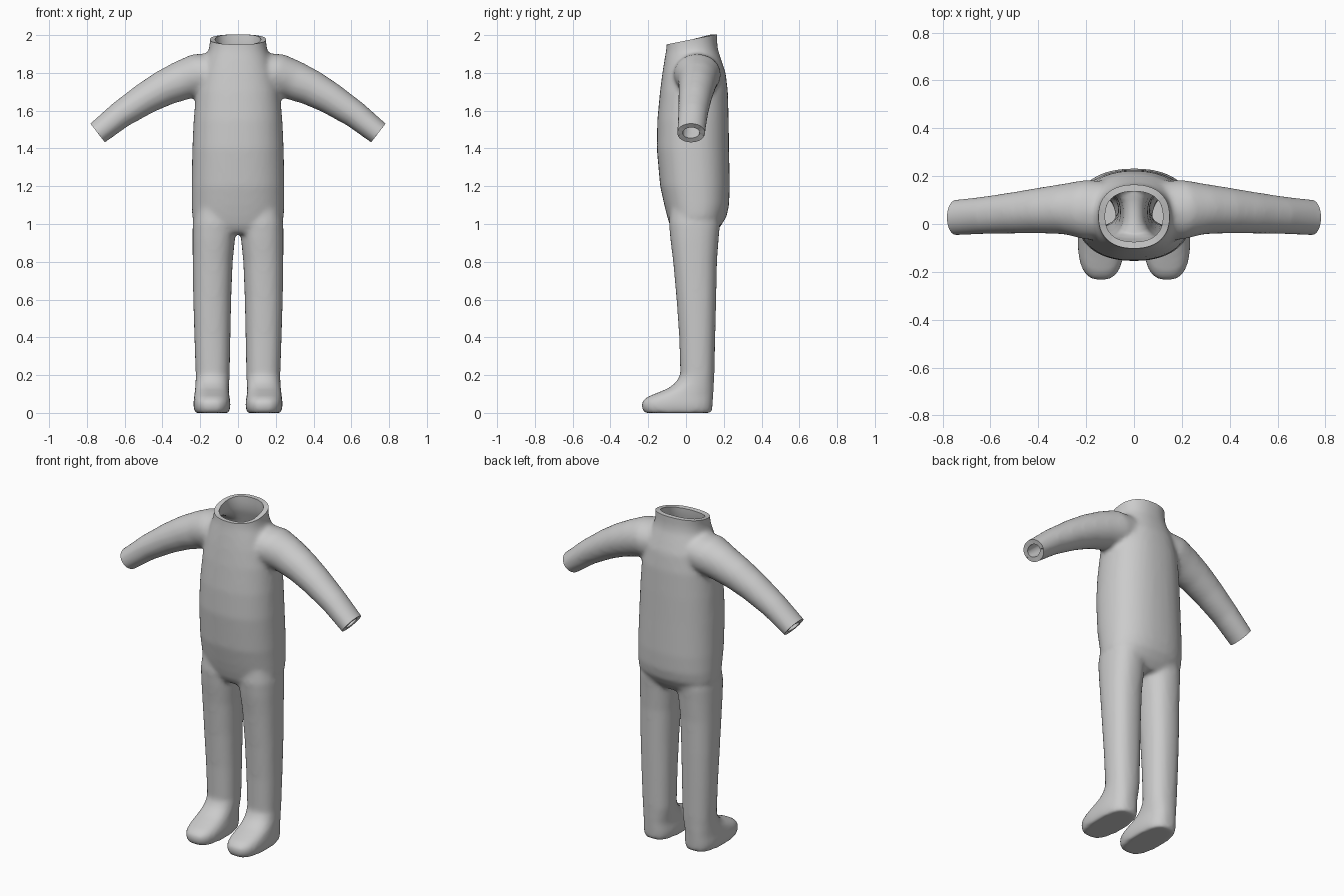
import bpy, bmesh
from math import cos, sin, pi
from mathutils import Vector

if "Cube" in bpy.data.objects:
    bpy.data.objects.remove(bpy.data.objects["Cube"])

SIDES = 36
bm = bmesh.new()


def loft(rings):
    """Closed loft; each ring is (centre, u axis, v axis, superellipse power)."""
    loops = []
    for c, u, v, p in rings:
        loop = []
        for i in range(SIDES):
            a = 2 * pi * i / SIDES
            s, t = cos(a), sin(a)
            s = abs(s) ** (2 / p) * (1 if s > 0 else -1)
            t = abs(t) ** (2 / p) * (1 if t > 0 else -1)
            loop.append(bm.verts.new(Vector(c) + Vector(u) * s + Vector(v) * t))
        loops.append(loop)
    for a, b in zip(loops, loops[1:]):
        for i in range(SIDES):
            j = (i + 1) % SIDES
            bm.faces.new((a[i], a[j], b[j], b[i]))
    bm.faces.new(loops[0])
    bm.faces.new(loops[-1])


def level(z, x0, x1, y0, y1, p=2.3):
    """Horizontal ring filling the given x and y extents."""
    return (((x0 + x1) / 2, (y0 + y1) / 2, z),
            ((x1 - x0) / 2, 0, 0), (0, (y1 - y0) / 2, 0), p)


# Torso and collar: z, half width, front y, back y
torso = [(0.95, 0.17, -0.06, 0.15), (0.99, 0.225, -0.085, 0.185),
         (1.04, 0.243, -0.1, 0.215), (1.1, 0.245, -0.115, 0.228),
         (1.2, 0.246, -0.137, 0.232), (1.4, 0.242, -0.155, 0.228),
         (1.55, 0.235, -0.152, 0.226), (1.7, 0.222, -0.138, 0.222),
         (1.8, 0.2, -0.125, 0.21), (1.87, 0.175, -0.114, 0.187),
         (1.92, 0.155, -0.105, 0.17), (1.96, 0.149, -0.102, 0.165),
         (2.08, 0.153, -0.102, 0.165)]
loft([level(z, -w, w, a, b) for z, w, a, b in torso])

# Legs running into feet: z, inner x, outer x, front y, back y, power
leg = [(0.0, 0.048, 0.228, -0.222, 0.137, 2.7), (0.03, 0.04, 0.236, -0.236, 0.14, 2.7),
       (0.06, 0.04, 0.236, -0.234, 0.142, 2.7), (0.085, 0.045, 0.232, -0.205, 0.144, 2.6),
       (0.105, 0.048, 0.23, -0.155, 0.145, 2.5), (0.13, 0.048, 0.227, -0.095, 0.147, 2.4),
       (0.16, 0.046, 0.225, -0.055, 0.148, 2.3), (0.2, 0.044, 0.224, -0.03, 0.15, 2.3),
       (0.4, 0.04, 0.231, -0.036, 0.155, 2.3), (0.6, 0.036, 0.237, -0.05, 0.16, 2.3),
       (0.8, 0.028, 0.24, -0.068, 0.164, 2.3), (0.92, 0.016, 0.241, -0.083, 0.173, 2.3),
       (1.0, 0.01, 0.24, -0.09, 0.18, 2.3), (1.12, 0.03, 0.22, -0.08, 0.17, 2.3)]
# Arms: x, z, radius, centre y, y radius, tilt direction (x, z)
arm = [(0.08, 1.81, 0.1, 0.055, 0.12, 0.95, -0.3), (0.2, 1.79, 0.117, 0.06, 0.125, 0.93, -0.36),
       (0.29, 1.762, 0.106, 0.063, 0.106, 0.9, -0.44), (0.39, 1.72, 0.095, 0.057, 0.096, 0.88, -0.48),
       (0.49, 1.665, 0.085, 0.048, 0.088, 0.84, -0.54), (0.62, 1.58, 0.073, 0.037, 0.079, 0.81, -0.58),
       (0.743, 1.482, 0.064, 0.027, 0.075, 0.79, -0.61), (0.85, 1.395, 0.06, 0.02, 0.073, 0.79, -0.61)]
for s in (1, -1):
    loft([level(z, s * a, s * b, c, d, p) for z, a, b, c, d, p in leg])
    loft([((s * x, y, z), (-s * dz * r, 0, dx * r), (0, ry, 0), 2)
          for x, z, r, y, ry, dx, dz in arm])

bmesh.ops.recalc_face_normals(bm, faces=bm.faces)
src_mesh = bpy.data.meshes.new("onesie")
bm.to_mesh(src_mesh)
bm.free()
suit = bpy.data.objects.new("onesie", src_mesh)
bpy.context.collection.objects.link(suit)
bpy.context.view_layer.objects.active = suit
suit.select_set(True)

# Fuse the parts into one soft skin
remesh = suit.modifiers.new("fuse", 'REMESH')
remesh.mode = 'VOXEL'
remesh.voxel_size = 0.0125
smooth = suit.modifiers.new("soften", 'SMOOTH')
smooth.factor = 0.5
smooth.iterations = 10
bpy.ops.object.modifier_apply(modifier="fuse")
bpy.ops.object.modifier_apply(modifier="soften")

# Cut open the collar and the cuffs
bm = bmesh.new()
bm.from_mesh(suit.data)


def cut(point, normal, keep):
    faces = [f for f in bm.faces if keep(f.calc_center_median())]
    geom = list({g for f in faces for g in (*f.verts, *f.edges)}) + faces
    bmesh.ops.bisect_plane(bm, geom=geom, plane_co=point, plane_no=normal, clear_outer=True)


cut((0, 0.03, 1.977), (0, -0.2, 1), lambda c: c.z > 1.9)
for s in (1, -1):
    cut((s * 0.743, 0.027, 1.482), (s * 0.79, 0, -0.61), lambda c: c.x * s > 0.6)
# Set the soles on the ground
low = min(v.co.z for v in bm.verts)
for v in bm.verts:
    if v.co.z < 0.1:
        v.co.z -= low * (1 - v.co.z / 0.1)
bm.to_mesh(suit.data)
bm.free()

# Cloth thickness
shell = suit.modifiers.new("thickness", 'SOLIDIFY')
shell.thickness = 0.028
shell.offset = -1
bpy.ops.object.modifier_apply(modifier="thickness")
bpy.ops.object.shade_smooth_by_angle(angle=0.7)
